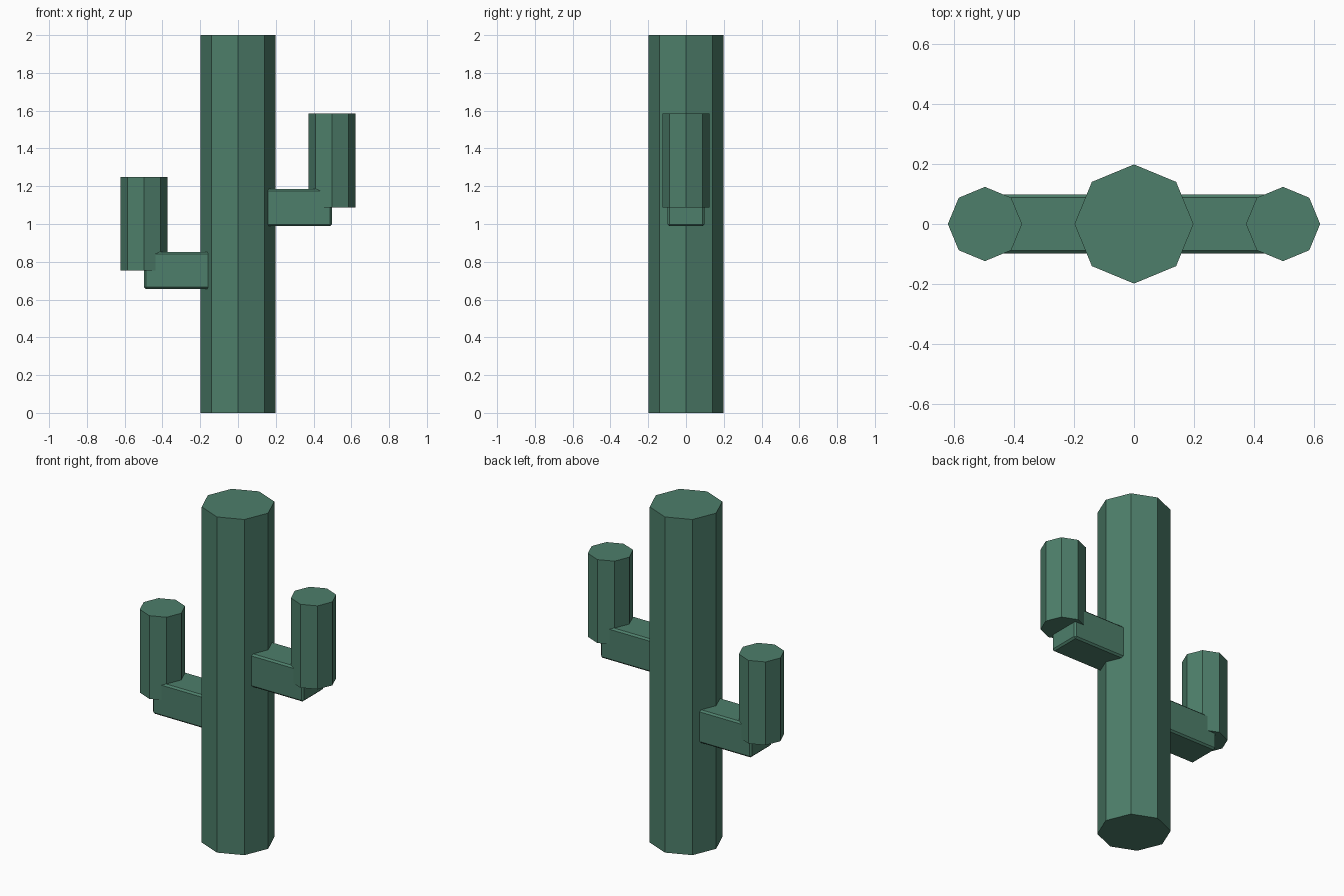
import bpy

if "Cube" in bpy.data.objects:
    bpy.data.objects.remove(bpy.data.objects["Cube"])

green = bpy.data.materials.new("cactus_green")
green.diffuse_color = (0.075, 0.21, 0.145, 1)
green.use_nodes = True
green.node_tree.nodes["Principled BSDF"].inputs["Base Color"].default_value = green.diffuse_color


def column(name, x, z0, z1, radius):
    # Eight-sided upright with corners on the x and y axes
    bpy.ops.mesh.primitive_cylinder_add(vertices=8, radius=radius, depth=z1 - z0,
                                        location=(x, 0, (z0 + z1) / 2))
    ob = bpy.context.object
    ob.name = name
    ob.data.materials.append(green)


def branch(name, x0, x1, z, size):
    # Square horizontal limb with slightly chamfered edges
    bpy.ops.mesh.primitive_cube_add(size=1, location=((x0 + x1) / 2, 0, z))
    ob = bpy.context.object
    ob.name = name
    ob.dimensions = (abs(x1 - x0), size, size)
    bpy.ops.object.transform_apply(location=False, rotation=False, scale=True)
    bevel = ob.modifiers.new("edge_chamfer", 'BEVEL')
    bevel.width = 0.01
    bevel.segments = 1
    ob.data.materials.append(green)


# Main trunk
column("trunk", 0, 0, 2, 0.199)

# Arms: side, height of the branch, top of the upright
for label, side, z, top in (("right", 1, 1.087, 1.584), ("left", -1, 0.754, 1.25)):
    branch(label + "_branch", side * 0.1, side * 0.497, z, 0.197)
    column(label + "_upright", side * 0.498, z, top, 0.124)
